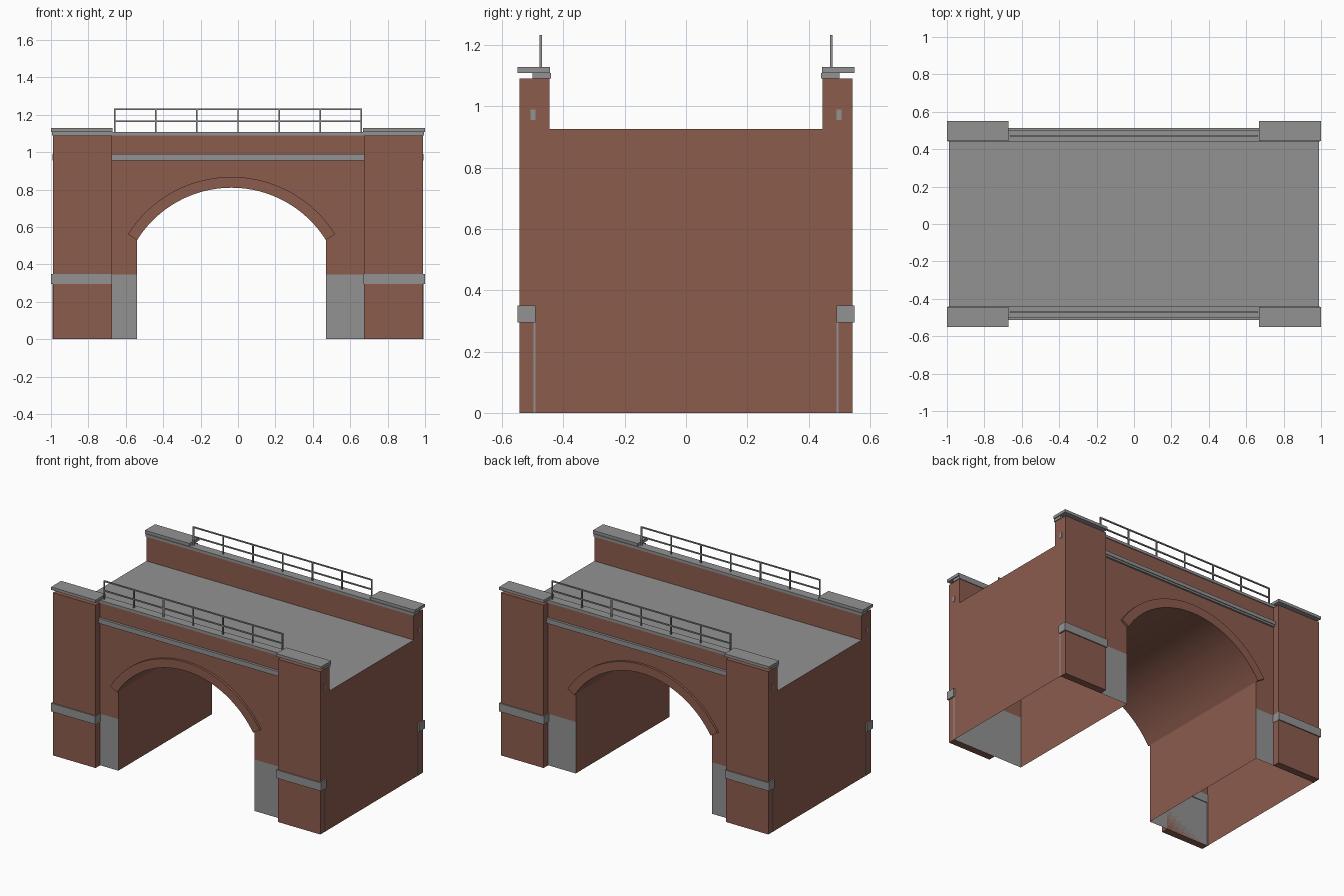
import bpy, bmesh, math

if "Cube" in bpy.data.objects:
    bpy.data.objects.remove(bpy.data.objects["Cube"])


def material(name, rgb):
    m = bpy.data.materials.new(name)
    m.diffuse_color = (*rgb, 1)
    m.use_nodes = True
    m.node_tree.nodes["Principled BSDF"].inputs["Base Color"].default_value = m.diffuse_color
    return m


BRICK = material("red_brick", (0.262, 0.107, 0.076))
STONE = material("grey_stone", (0.291, 0.291, 0.291))

# Main dimensions
END, WALL, INNER = 0.99, 0.495, 0.445      # half length, outer wall y, parapet inner y
DECK, TOP, PLINTH = 0.925, 1.09, 0.345     # heights
LEFT, RIGHT = -0.54, 0.47                  # opening sides
CX, CZ, R = -0.035, 0.215, 0.595           # arch circle
SPRING = 0.53
A0 = math.asin((SPRING - CZ) / R)          # springing angle


def finish(name, bm, mats, smooth=False):
    bmesh.ops.remove_doubles(bm, verts=bm.verts, dist=1e-5)
    bmesh.ops.recalc_face_normals(bm, faces=bm.faces)
    me = bpy.data.meshes.new(name)
    bm.to_mesh(me)
    bm.free()
    for m in mats:
        me.materials.append(m)
    ob = bpy.data.objects.new(name, me)
    bpy.context.collection.objects.link(ob)
    if smooth:
        bpy.ops.object.select_all(action='DESELECT')
        ob.select_set(True)
        bpy.context.view_layer.objects.active = ob
        bpy.ops.object.shade_smooth_by_angle(angle=math.radians(30))
    return ob


def add_box(bm, x0, x1, y0, y1, z0, z1):
    vs = bmesh.ops.create_cube(bm, size=1)['verts']
    for v in vs:
        v.co = (x1 if v.co.x > 0 else x0,
                y1 if v.co.y > 0 else y0,
                z1 if v.co.z > 0 else z0)


def boxes(name, mat, *specs):
    bm = bmesh.new()
    for s in specs:
        add_box(bm, *s)
    return finish(name, bm, [mat])


def arc(radius, n=32):
    """Points from the left springing over the crown to the right."""
    return [(CX + radius * math.cos(a), CZ + radius * math.sin(a))
            for a in (math.pi - A0 - (math.pi - 2 * A0) * i / n for i in range(n + 1))]


def face(bm, pts, mat=0):
    f = bm.faces.new([bm.verts.new(p) for p in pts])
    f.material_index = mat


# Bridge body: walls, vault, deck and parapets as a shell open underneath
bm = bmesh.new()
curve = arc(R)
curve[0], curve[-1] = (LEFT, SPRING), (RIGHT, SPRING)
opening = [(LEFT, 0), (LEFT, PLINTH)] + curve + [(RIGHT, PLINTH), (RIGHT, 0)]
outline = [(-END, PLINTH)] + opening[1:-1] + [(END, PLINTH), (END, TOP), (-END, TOP)]
for y in (-WALL, WALL):
    face(bm, [(x, y, z) for x, z in outline])
    for x0, x1 in ((-END, LEFT), (RIGHT, END)):      # stone plinth faces
        face(bm, [(x0, y, 0), (x1, y, 0), (x1, y, PLINTH), (x0, y, PLINTH)], 1)
for (xa, za), (xb, zb) in zip(opening, opening[1:]):  # vault and abutments
    face(bm, [(xa, -WALL, za), (xb, -WALL, zb), (xb, WALL, zb), (xa, WALL, za)])
section = [(-WALL, TOP), (-INNER, TOP), (-INNER, DECK), (INNER, DECK), (INNER, TOP), (WALL, TOP)]
for (ya, za), (yb, zb) in zip(section, section[1:]):
    face(bm, [(-END, ya, za), (END, ya, za), (END, yb, zb), (-END, yb, zb)],
         1 if za == zb == DECK else 0)
for x in (-END, END):                                 # end walls
    face(bm, [(x, y, z) for y, z in
              [(-WALL, 0), (-WALL, PLINTH)] + section + [(WALL, PLINTH), (WALL, 0)]])
finish("bridge_body", bm, [BRICK, STONE], smooth=True)

for side, sy in (("front", -1), ("back", 1)):
    def ys(a, b):
        return tuple(sorted((sy * a, sy * b)))

    # Raised arch ring
    bm = bmesh.new()
    lo, hi = arc(R), arc(R + 0.058)
    yi, yo = sy * (WALL - 0.004), sy * (WALL + 0.016)
    rings = [[(a[0], yi, a[1]), (a[0], yo, a[1]), (b[0], yo, b[1]), (b[0], yi, b[1])]
             for a, b in zip(lo, hi)]
    for p, q in zip(rings, rings[1:]):
        for i in (0, 1, 2):
            j = (i + 1) % 4
            face(bm, [p[i], p[j], q[j], q[i]])
    face(bm, rings[0])
    face(bm, rings[-1])
    finish(side + "_arch_ring", bm, [BRICK], smooth=True)

    # Corner piers with stone belts and caps
    spans = ((-END, -0.675), (0.675, END))
    boxes(side + "_piers", BRICK, *[(a, b, *ys(WALL, 0.543), 0, TOP) for a, b in spans])
    boxes(side + "_pier_belts", STONE,
          *[(a, b, *ys(0.49, 0.55), 0.295, 0.35) for a, b in ((-1, -0.673), (0.668, 1))])
    boxes(side + "_pier_caps", STONE,
          *[(a, b, *ys(0.443, 0.55), 1.109, 1.128) for a, b in ((-1, -0.67), (0.668, 1))])

    # Stone edges of the plinth on the end walls
    boxes(side + "_plinth_edges", STONE,
          *[(a, b, *ys(0.491, 0.497), 0, 0.3) for a, b in ((-0.993, -0.985), (0.985, 0.993))])

    # String course and parapet coping
    boxes(side + "_string_course", STONE,
          (-0.993, 0.993, *ys(0.49, 0.507), 0.955, 0.99),
          (-0.675, 0.675, *ys(0.49, 0.512), 0.967, 0.99))
    boxes(side + "_coping", STONE, (-0.995, 0.995, *ys(0.44, 0.5), 1.09, 1.108))

    # Railing: seven posts and two rails
    posts = [(x - 0.004, x + 0.004, *ys(0.469, 0.477), 1.1, 1.232)
             for x in (-0.66 + 0.22 * i for i in range(7))]
    rails = [(-0.664, 0.664, *ys(0.469, 0.477), z - 0.004, z + 0.004) for z in (1.165, 1.229)]
    boxes(side + "_railing", STONE, *posts, *rails)
